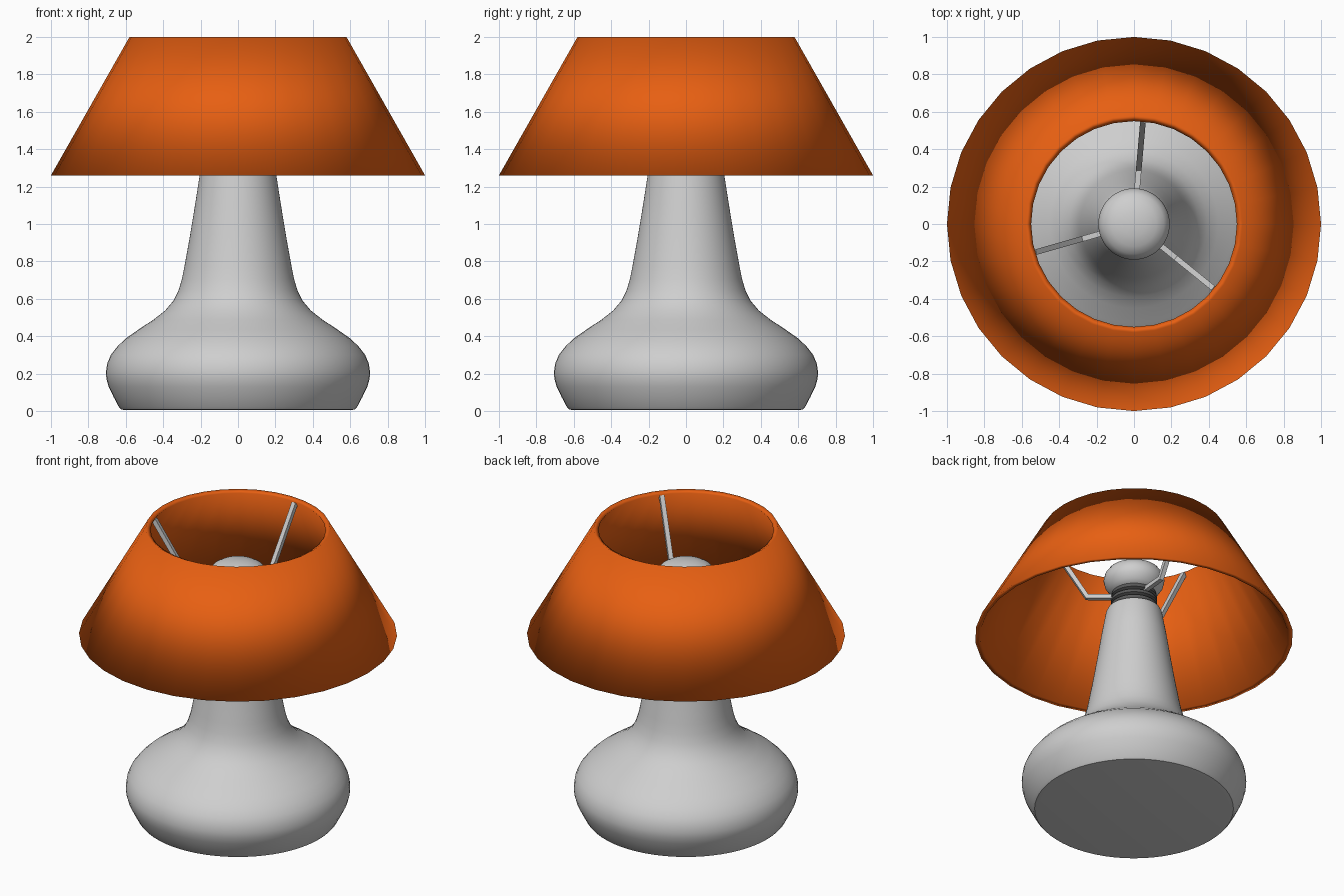
import bpy, bmesh, math
from mathutils import Vector

if "Cube" in bpy.data.objects:
    bpy.data.objects.remove(bpy.data.objects["Cube"])


def material(name, rgb):
    m = bpy.data.materials.new(name)
    m.diffuse_color = (*rgb, 1)
    m.use_nodes = True
    m.node_tree.nodes["Principled BSDF"].inputs["Base Color"].default_value = m.diffuse_color
    return m


ORANGE = material("orange", (0.80, 0.115, 0.006))
GREY = material("light grey", (0.62, 0.62, 0.62))
DARK = material("dark grey", (0.10, 0.10, 0.10))


def finish(name, bm, mat):
    bmesh.ops.recalc_face_normals(bm, faces=bm.faces)
    me = bpy.data.meshes.new(name)
    bm.to_mesh(me)
    bm.free()
    me.materials.append(mat)
    ob = bpy.data.objects.new(name, me)
    bpy.context.collection.objects.link(ob)
    return ob


def lathe(name, profile, mat, steps=64, angle=35, closed=False):
    """Spin an (r, z) profile around the z axis."""
    bm = bmesh.new()
    vs = [bm.verts.new((0, -r, z)) for r, z in profile]
    pairs = list(zip(vs, vs[1:])) + ([(vs[-1], vs[0])] if closed else [])
    es = [bm.edges.new(p) for p in pairs]
    bmesh.ops.spin(bm, geom=vs + es, cent=(0, 0, 0), axis=(0, 0, 1),
                   angle=2 * math.pi, steps=steps)
    bmesh.ops.remove_doubles(bm, verts=bm.verts, dist=1e-4)
    ob = finish(name, bm, mat)
    bpy.ops.object.select_all(action='DESELECT')
    bpy.context.view_layer.objects.active = ob
    ob.select_set(True)
    if angle is None:
        bpy.ops.object.shade_smooth()
    else:
        bpy.ops.object.shade_smooth_by_angle(angle=math.radians(angle))
    return ob


# bulbous base flowing into a tapered column
lathe("lamp_base", [
    (0, 0.005), (0.60, 0.005), (0.625, 0.008), (0.637, 0.022), (0.665, 0.075),
    (0.692, 0.13), (0.704, 0.175), (0.706, 0.21), (0.699, 0.255), (0.68, 0.30),
    (0.645, 0.345), (0.60, 0.388), (0.53, 0.437), (0.45, 0.49), (0.39, 0.537),
    (0.345, 0.59), (0.318, 0.645), (0.30, 0.705), (0.287, 0.77), (0.258, 0.93),
    (0.23, 1.10), (0.205, 1.26), (0.177, 1.42), (0.165, 1.445), (0.145, 1.455),
    (0, 1.455)], GREY)

# ribbed socket
lathe("bulb_socket", [
    (0, 1.45), (0.135, 1.45), (0.145, 1.465), (0.145, 1.48), (0.125, 1.49),
    (0.145, 1.50), (0.145, 1.52), (0.125, 1.53), (0.145, 1.54), (0.14, 1.565),
    (0, 1.565)], DARK, steps=48)

# rounded, flattened bulb
lathe("bulb", [
    (0, 1.56), (0.125, 1.56), (0.16, 1.59), (0.183, 1.625), (0.191, 1.66),
    (0.183, 1.695), (0.16, 1.727), (0.12, 1.75), (0.065, 1.765), (0, 1.77)],
    GREY, steps=48, angle=45)

# thick conical shade, smooth across its rims
lathe("lampshade", [(1.0, 1.26), (0.58, 2.0), (0.55, 1.985), (0.967, 1.262)],
      ORANGE, steps=32, angle=None, closed=True)

# three bent square arms joining socket and shade
for i, deg in enumerate((85, 196, 321)):
    a = math.radians(deg)
    out = Vector((math.cos(a), math.sin(a), 0))
    side = Vector((-math.sin(a), math.cos(a), 0)) * 0.015
    up = Vector((0, 0, 1))
    # radius, height, and local thickness direction
    path = [(0.10, 1.54, (0, 1)), (0.295, 1.54, (-0.52, 0.88)),
            (0.557, 1.975, (-0.87, 0.5))]
    bm = bmesh.new()
    rings = []
    for r, z, (nr, nz) in path:
        c = out * r + up * z
        n = (out * nr + up * nz) * 0.015
        rings.append([bm.verts.new(c + s * side + t * n)
                      for s, t in ((-1, -1), (1, -1), (1, 1), (-1, 1))])
    for p, q in zip(rings, rings[1:]):
        for k in range(4):
            j = (k + 1) % 4
            bm.faces.new((p[k], p[j], q[j], q[k]))
    bm.faces.new(rings[0])
    bm.faces.new(rings[-1])
    finish(f"shade_arm_{i + 1}", bm, GREY)
